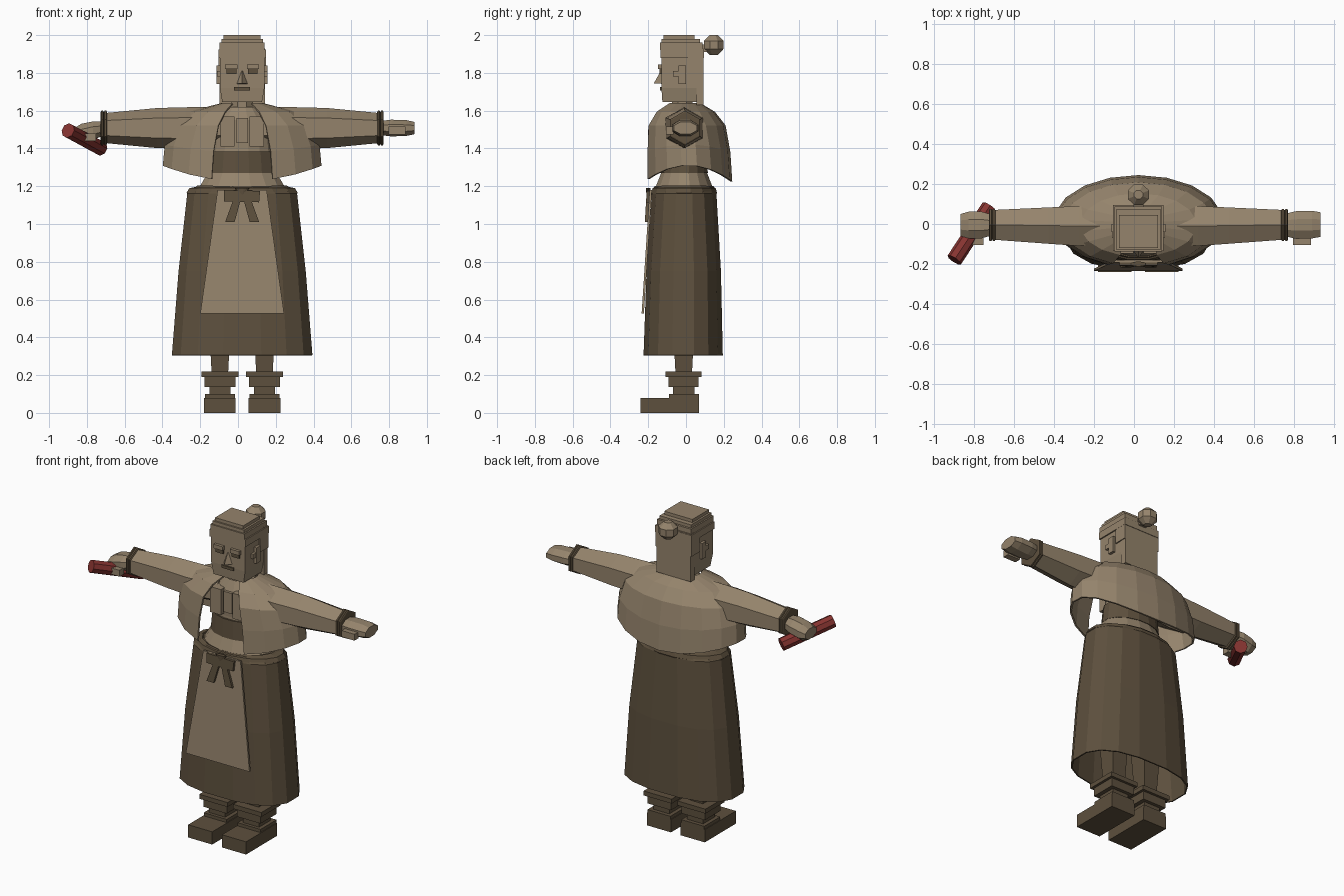
import bpy, bmesh
from math import sin, cos, pi, asin
from mathutils import Vector

if "Cube" in bpy.data.objects:
    bpy.data.objects.remove(bpy.data.objects["Cube"])

CX = 0.022  # body centre line


def material(name, rgb):
    m = bpy.data.materials.new(name)
    m.use_nodes = True
    m.diffuse_color = (*rgb, 1)
    m.node_tree.nodes["Principled BSDF"].inputs["Base Color"].default_value = (*rgb, 1)
    return m


LIGHT = material("light taupe", (0.30, 0.23, 0.15))
DARK = material("dark brown", (0.11, 0.08, 0.047))
RED = material("dark red", (0.24, 0.034, 0.03))


def loft(name, rings, mat, cap=True, closed=True, thick=0):
    """Skin a list of point rings; optionally cap the ends or give thickness."""
    bm = bmesh.new()
    rows = [[bm.verts.new(p) for p in r] for r in rings]
    n = len(rows[0])
    for a, b in zip(rows, rows[1:]):
        for i in range(n if closed else n - 1):
            j = (i + 1) % n
            bm.faces.new((a[i], a[j], b[j], b[i]))
    if cap:
        bm.faces.new(rows[0])
        bm.faces.new(rows[-1])
    bmesh.ops.recalc_face_normals(bm, faces=bm.faces)
    me = bpy.data.meshes.new(name)
    bm.to_mesh(me)
    bm.free()
    me.materials.append(mat)
    ob = bpy.data.objects.new(name, me)
    bpy.context.collection.objects.link(ob)
    if thick:
        mod = ob.modifiers.new("thickness", 'SOLIDIFY')
        mod.thickness, mod.offset = thick, 0
    return ob


def box(name, x, y, z, mat):
    """Box from (min, max) pairs, x measured from the centre line."""
    return loft(name, [[(CX + x[0], y[0], h), (CX + x[1], y[0], h),
                        (CX + x[1], y[1], h), (CX + x[0], y[1], h)] for h in z], mat)


def plate(name, outline, y, depth, mat):
    """Front-facing plate from an (x, z) outline, y given per point height."""
    return loft(name, [[(CX + px, y(pz) + d, pz) for px, pz in outline] for d in (0, depth)], mat)


def ellipse(z, rx, ry, cy=0.0, n=16, power=1.0):
    """Horizontal ring, squarer as power drops."""
    pts = []
    for i in range(n):
        c, s = cos(2 * pi * (i + 0.5) / n), sin(2 * pi * (i + 0.5) / n)
        pts.append((CX + rx * abs(c) ** power * (1 if c > 0 else -1),
                    cy + ry * abs(s) ** power * (1 if s > 0 else -1), z))
    return pts


def cross(x, ry, rz, cy=-0.005, cz=1.508, n=6, turn=0.0):
    """Ring across an arm, corner pointing up by default."""
    return [(CX + x, cy + ry * sin(2 * pi * i / n + turn), cz + rz * cos(2 * pi * i / n + turn))
            for i in range(n)]


# Long open skirt, belt and apron
loft("skirt", [ellipse(0.305, 0.374, 0.209, -0.015, power=0.8),
               ellipse(0.75, 0.338, 0.196, -0.012, power=0.8),
               ellipse(1.16, 0.292, 0.17, -0.01, power=0.85),
               ellipse(1.2, 0.24, 0.155, -0.01)], DARK, cap=False, thick=0.008)
loft("belt", [ellipse(1.15, 0.285, 0.172, -0.01), ellipse(1.165, 0.3, 0.178, -0.01),
              ellipse(1.19, 0.285, 0.17, -0.01), ellipse(1.2, 0.23, 0.15, -0.01)], DARK)
slope = lambda z: -0.235 + (z - 0.525) * 0.065
plate("apron", [(-0.222, 0.525), (0.222, 0.525), (0.13, 1.18), (-0.13, 1.18)], slope, 0.012, LIGHT)

# Bow on the apron
front = lambda z: -0.218 + (z - 1.01) * 0.06
plate("bow_band", [(-0.095, 1.18), (-0.095, 1.12), (0.09, 1.115), (0.095, 1.175)], front, 0.025, DARK)
for side in (-1, 1):
    plate("bow_tail", [(side * 0.01, 1.12), (side * 0.05, 1.12), (side * 0.09, 1.01),
                       (side * 0.04, 1.01)], front, 0.02, DARK)
    loft("bow_loop", [ellipse(1.155, 0.01, 0.01, -0.2), ellipse(1.19, 0.04, 0.012, -0.2)], DARK)

# Torso with sash and chest panels
loft("torso", [ellipse(1.18, 0.24, 0.16, -0.01), ellipse(1.28, 0.18, 0.12, -0.01),
               ellipse(1.4, 0.165, 0.11, -0.01), ellipse(1.55, 0.15, 0.115, -0.01),
               ellipse(1.62, 0.09, 0.08, -0.01)], LIGHT)
loft("sash", [ellipse(1.27, 0.188, 0.128, -0.01), ellipse(1.385, 0.175, 0.122, -0.01)], DARK)
for side in (-1, 1):
    box("chest_panel", sorted((side * 0.04, side * 0.115)), (-0.145, -0.08), (1.41, 1.57), LIGHT)
box("chest_strip", (-0.03, 0.03), (-0.135, -0.08), (1.43, 1.56), LIGHT)

# Open shoulder cape: height, width, depth, centre and half opening of each row
rows = []
for z, rx, ry, cy, gap, dip in ((1.31, 0.42, 0.228, 0.012, 0.16, 0.085),
                                (1.42, 0.41, 0.222, 0.008, 0.15, 0.04),
                                (1.52, 0.375, 0.205, 0.0, 0.125, 0),
                                (1.59, 0.29, 0.155, -0.005, 0.09, 0),
                                (1.635, 0.11, 0.085, -0.01, 0.05, 0)):
    start = asin(gap / rx)
    ring = []
    for i in range(17):
        t = start + (2 * pi - 2 * start) * i / 16
        ring.append((CX - rx * sin(t), cy - ry * cos(t), z - dip * cos(t) ** 2))
    rows.append(ring)
loft("cape", rows, LIGHT, cap=False, closed=False, thick=0.01)

# Neck and blocky head
loft("neck", [ellipse(1.58, 0.065, 0.06, -0.02, 8), ellipse(1.68, 0.06, 0.06, -0.02, 8)], LIGHT)
loft("face", [[(CX + sx * w, y, z) for sx, y in ((-1, f), (1, f), (1, 0.07), (-1, 0.07))]
              for z, w, f in ((1.645, 0.105, -0.125), (1.72, 0.118, -0.13), (1.93, 0.118, -0.13))], LIGHT)
box("back_hair", (-0.12, 0.12), (0.055, 0.093), (1.63, 1.93), LIGHT)
for width, y, z in ((0.126, (-0.136, 0.096), (1.88, 1.925)), (0.119, (-0.138, 0.088), (1.92, 1.96)),
                    (0.11, (-0.13, 0.075), (1.95, 1.98)), (0.098, (-0.12, 0.045), (1.97, 2.0))):
    box("hair_step", (-width, width), y, z, LIGHT)
for side in (-1, 1):
    span = lambda a, b: sorted((side * a, side * b))
    box("sideburn", span(0.1, 0.125), (0.01, 0.093), (1.79, 1.9), LIGHT)
    box("ear", span(0.11, 0.135), (-0.04, 0.0), (1.74, 1.84), LIGHT)
    box("ear_lobe", span(0.11, 0.133), (-0.07, -0.03), (1.78, 1.81), LIGHT)
    box("eyelid", span(0.025, 0.09), (-0.148, -0.12), (1.82, 1.845), LIGHT)
    box("eye", span(0.03, 0.082), (-0.139, -0.12), (1.795, 1.82), DARK)
box("mouth", (-0.042, 0.042), (-0.138, -0.12), (1.706, 1.724), DARK)
loft("nose", [[(CX - 0.032, -0.125, 1.742), (CX + 0.032, -0.125, 1.742), (CX, -0.17, 1.745)],
              [(CX - 0.006, -0.125, 1.81), (CX + 0.006, -0.125, 1.81), (CX, -0.134, 1.81)]], LIGHT)

# Faceted hair bun
loft("hair_bun", [ellipse(1.948 + 0.057 * sin(a * pi / 8), 0.062 * cos(a * pi / 8),
                          0.06 * cos(a * pi / 8), 0.147, 8) for a in (-3, -1, 1, 3)], LIGHT)
box("bun_tie", (-0.025, 0.025), (0.07, 0.11), (1.91, 1.95), LIGHT)

# Sleeves, cuffs and thumbs on both arms
for side, name in ((1, "left"), (-1, "right")):
    loft(name + "_sleeve", [cross(side * x, ry, rz, cy, cz) for x, ry, rz, cy, cz in
                            ((0.1, 0.1, 0.1, -0.01, 1.52), (0.3, 0.115, 0.11, -0.01, 1.508),
                             (0.45, 0.105, 0.106, -0.008, 1.508), (0.74, 0.085, 0.078, -0.004, 1.508))], LIGHT)
    for k in (0, 1):
        x = 0.715 + 0.017 * k
        loft(name + "_cuff", [cross(side * (x + d), r, r) for d, r in
                              ((0, 0.084), (0.004, 0.092), (0.013, 0.092), (0.017, 0.084))], DARK)

# Open left hand
loft("left_hand", [cross(x, ry, rz, cy, 1.508, 8, pi / 8) for x, ry, rz, cy in
                   ((0.73, 0.06, 0.04, -0.005), (0.79, 0.075, 0.048, -0.005),
                    (0.87, 0.075, 0.045, -0.003), (0.913, 0.066, 0.035, -0.003))], LIGHT)
box("left_thumb", (0.775, 0.865), (-0.105, -0.065), (1.475, 1.515), LIGHT)

# Right fist holding a rod
loft("right_fist", [cross(-x, ry, rz, -0.005, cz, 8, pi / 8) for x, ry, rz, cz in
                    ((0.73, 0.055, 0.04, 1.505), (0.79, 0.074, 0.052, 1.495),
                     (0.85, 0.072, 0.055, 1.48), (0.89, 0.06, 0.035, 1.475))], LIGHT)
box("right_thumb", (-0.85, -0.775), (-0.105, -0.06), (1.44, 1.48), LIGHT)
a, b = Vector((-0.9, -0.18, 1.495)), Vector((-0.725, 0.085, 1.4))
turn = (b - a).to_track_quat('Z', 'Y')
loft("rod", [[p + turn @ Vector((0.04 * cos(i * pi / 4), 0.04 * sin(i * pi / 4), 0))
              for i in range(8)] for p in (a, b)], RED)

# Legs, gaiters and shoes
for side, name in ((1, "left"), (-1, "right")):
    span = lambda w: (side * 0.118 - w, side * 0.118 + w)
    loft(name + "_leg", [[(x + CX + side * 0.118, y - 0.012, z) for x, y, z in
                          ((-w, -w, z), (w, -w, z), (w, w, z), (-w, w, z))]
                         for z, w in ((0.08, 0.04), (0.2, 0.043), (0.7, 0.07))], DARK)
    box(name + "_gaiter_top", span(0.098), (-0.108, 0.083), (0.19, 0.218), DARK)
    box(name + "_gaiter", span(0.082), (-0.092, 0.067), (0.138, 0.19), DARK)
    box(name + "_ankle", span(0.056), (-0.07, 0.046), (0.095, 0.138), DARK)
    box(name + "_heel", span(0.08), (-0.09, 0.07), (0, 0.1), DARK)
    box(name + "_shoe", span(0.084), (-0.24, 0.07), (0, 0.08), DARK)
